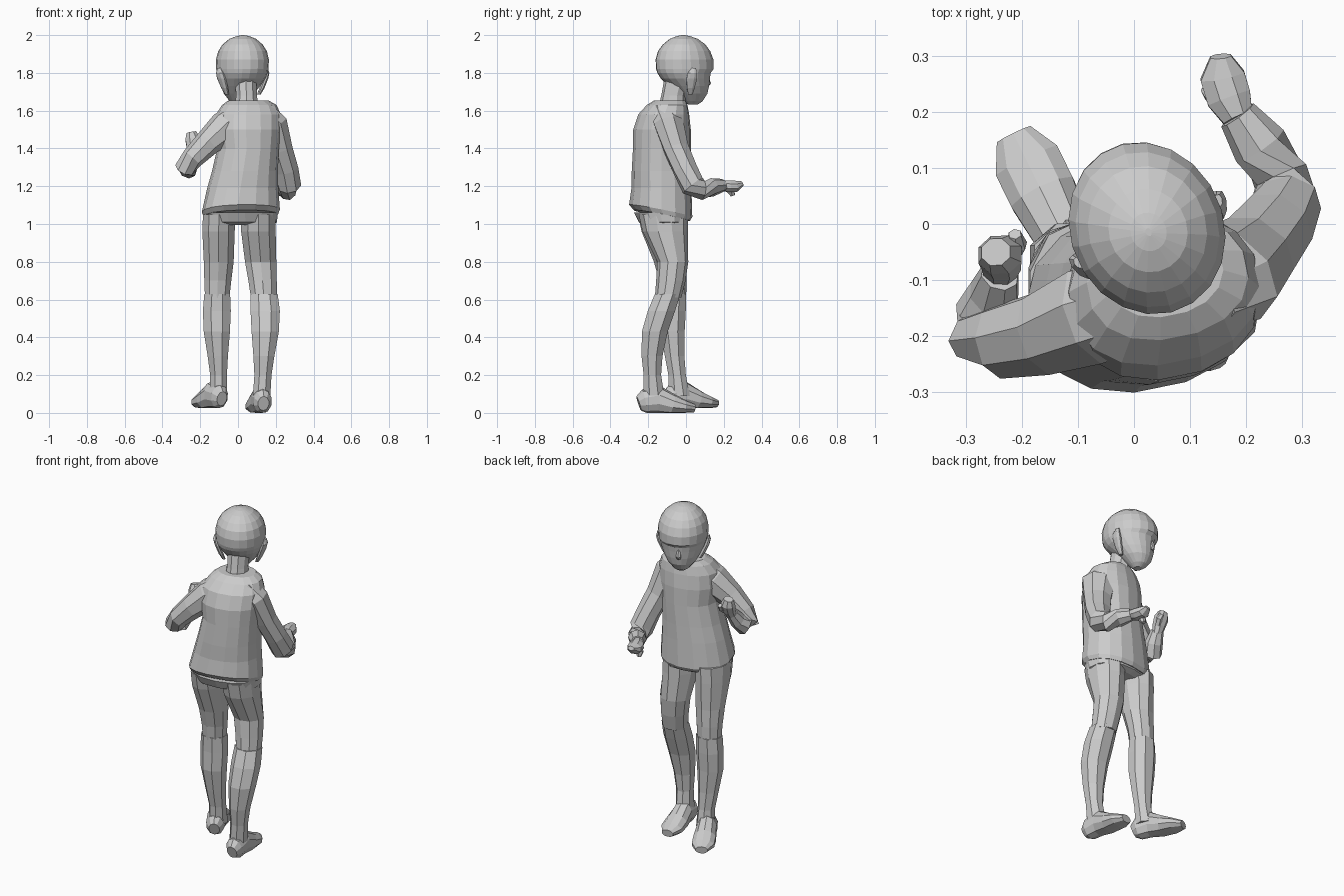
import bpy, bmesh, math
from mathutils import Vector, Matrix


def loft(name, rings, sides=8, path=False, yaw=0.0, tilt=(), floor=None, power=1.0, width=None):
    """Skin elliptical rings (x, y, z, rx, ry); level rings, or square to the path."""
    bm = bmesh.new()
    pts = [Vector(r[:3]) for r in rings]
    rows = []
    for i, r in enumerate(rings):
        if path:
            t = (pts[min(i + 1, len(pts) - 1)] - pts[max(i - 1, 0)]).normalized()
            u = Vector(width) if width else t.cross(Vector((0, 0, 1)))
            u = (u - t * u.dot(t)).normalized()
            v = u.cross(t)
        else:
            u = Vector((math.cos(yaw), math.sin(yaw), 0))
            v = Vector((-u.y, u.x, 0))
        row = []
        for k in range(sides):
            a = 2 * math.pi * (k + 0.5) / sides
            c, s = math.cos(a), math.sin(a)
            c = math.copysign(abs(c) ** power, c)
            s = math.copysign(abs(s) ** power, s)
            p = pts[i] + u * c * r[3] + v * s * r[4]
            if i in tilt:
                p.z += -0.2 * s * r[4]
            if floor is not None:
                p.z = max(p.z, floor)
            row.append(bm.verts.new(p))
        rows.append(row)
    for a, b in zip(rows, rows[1:]):
        for k in range(sides):
            j = (k + 1) % sides
            bm.faces.new((a[k], a[j], b[j], b[k]))
    bm.faces.new(rows[0])
    bm.faces.new(rows[-1])
    bmesh.ops.recalc_face_normals(bm, faces=bm.faces)
    me = bpy.data.meshes.new(name)
    bm.to_mesh(me)
    bm.free()
    ob = bpy.data.objects.new(name, me)
    bpy.context.collection.objects.link(ob)
    return ob


# Jacket, wide at the hem and turned a little toward -x
loft("jacket", [
    (0.015, -0.128, 1.045, 0.198, 0.145),
    (0.015, -0.134, 1.07, 0.207, 0.164),
    (0.025, -0.13, 1.19, 0.188, 0.156),
    (0.037, -0.13, 1.28, 0.174, 0.155),
    (0.053, -0.127, 1.40, 0.162, 0.152),
    (0.052, -0.127, 1.50, 0.175, 0.150),
    (0.055, -0.118, 1.58, 0.172, 0.132),
    (0.06, -0.10, 1.63, 0.145, 0.105),
    (0.055, -0.085, 1.655, 0.105, 0.08)],
    16, yaw=0.2, tilt=(0, 1), power=0.9)

# Hips curling in under the hem
loft("hips", [(0.02, -0.115, 0.995, 0.16, 0.09), (0.02, -0.12, 1.01, 0.188, 0.13),
              (0.015, -0.128, 1.06, 0.196, 0.148)], 14, yaw=0.15, power=0.9)

# Neck
loft("neck", [(0.045, -0.075, 1.60, 0.07, 0.075), (0.045, -0.067, 1.68, 0.058, 0.064),
              (0.04, -0.045, 1.78, 0.06, 0.068)], 10)

# Trouser legs down to the knee, then stocking legs with a small step
legs = {
    "left": ([(-0.10, -0.125, 1.05, 0.09, 0.13), (-0.103, -0.115, 0.96, 0.09, 0.12),
              (-0.102, -0.085, 0.80, 0.083, 0.085), (-0.107, -0.07, 0.70, 0.075, 0.072),
              (-0.11, -0.065, 0.61, 0.068, 0.066)],
             [(-0.11, -0.065, 0.63, 0.074, 0.071), (-0.112, -0.065, 0.54, 0.08, 0.069),
              (-0.112, -0.07, 0.43, 0.075, 0.068), (-0.107, -0.06, 0.30, 0.058, 0.056),
              (-0.103, -0.047, 0.20, 0.048, 0.05), (-0.105, -0.035, 0.09, 0.05, 0.06)]),
    "right": ([(0.108, -0.12, 1.05, 0.095, 0.13), (0.108, -0.11, 0.96, 0.096, 0.12),
               (0.12, -0.07, 0.80, 0.087, 0.082), (0.13, -0.08, 0.70, 0.079, 0.078),
               (0.137, -0.095, 0.61, 0.072, 0.07)],
              [(0.138, -0.097, 0.63, 0.078, 0.073), (0.144, -0.13, 0.54, 0.084, 0.078),
               (0.144, -0.165, 0.43, 0.078, 0.074), (0.137, -0.18, 0.30, 0.06, 0.06),
               (0.132, -0.178, 0.20, 0.049, 0.05), (0.125, -0.17, 0.09, 0.05, 0.06)]),
}
for side, (thigh, shin) in legs.items():
    loft(side + "_trouser_leg", thigh, 10)
    loft(side + "_lower_leg", shin, 8)


# Shoes: rings marching from heel to toe, flattened on the sole
def shoe(name, heel, toe, base):
    h, t = Vector(heel), Vector(toe)
    rings = []
    for f, z, w, th in ((0, .05, .03, .04), (.1, .06, .05, .065), (.35, .07, .055, .075),
                        (.6, .045, .064, .055), (.82, .032, .064, .036), (1, .025, .035, .022)):
        p = h.lerp(t, f)
        rings.append((p.x, p.y, z + base, w, th))
    loft(name, rings, 10, path=True, floor=base)


shoe("left_shoe", (-0.085, -0.105), (-0.215, 0.16), 0.025)
shoe("right_shoe", (0.135, -0.25), (0.092, 0.045), 0.0)

# Sleeves
loft("left_sleeve", [
    (0.02, -0.135, 1.57, 0.09, 0.085), (-0.07, -0.16, 1.51, 0.095, 0.09),
    (-0.16, -0.195, 1.43, 0.078, 0.07), (-0.24, -0.21, 1.35, 0.068, 0.058),
    (-0.28, -0.197, 1.295, 0.055, 0.056), (-0.27, -0.165, 1.29, 0.052, 0.055),
    (-0.25, -0.13, 1.33, 0.05, 0.045), (-0.24, -0.09, 1.385, 0.036, 0.034)],
    8, path=True, width=(0.5, -0.85, 0.1))
loft("right_sleeve", [
    (0.12, -0.11, 1.59, 0.09, 0.06), (0.175, -0.09, 1.53, 0.098, 0.075),
    (0.215, -0.052, 1.40, 0.08, 0.065), (0.252, -0.005, 1.29, 0.072, 0.064),
    (0.272, 0.035, 1.205, 0.062, 0.068), (0.262, 0.085, 1.18, 0.052, 0.055),
    (0.225, 0.14, 1.195, 0.052, 0.048), (0.185, 0.195, 1.205, 0.036, 0.034)],
    8, path=True, width=(0.8, -0.6, 0))

# Hands with thumbs
loft("left_hand", [(-0.24, -0.09, 1.37, 0.03, 0.028), (-0.237, -0.07, 1.41, 0.038, 0.034),
                   (-0.24, -0.055, 1.45, 0.042, 0.038), (-0.247, -0.05, 1.485, 0.028, 0.026)],
     8, path=True, width=(1, 0, 0))
loft("left_thumb", [(-0.225, -0.065, 1.40, 0.018, 0.018), (-0.21, -0.035, 1.43, 0.02, 0.02),
                    (-0.213, -0.018, 1.45, 0.012, 0.012)], 6, path=True)
loft("right_hand", [(0.186, 0.19, 1.205, 0.03, 0.028), (0.17, 0.225, 1.20, 0.043, 0.034),
                    (0.158, 0.265, 1.20, 0.043, 0.032), (0.155, 0.30, 1.215, 0.02, 0.012)],
     8, path=True, width=(1, 0.2, 0))
loft("right_thumb", [(0.155, 0.215, 1.195, 0.02, 0.02), (0.14, 0.24, 1.175, 0.022, 0.022),
                     (0.138, 0.248, 1.15, 0.012, 0.012)], 6, path=True)

# Head parts are built facing +y about their own axis, then turned toward -x
turn = Matrix.Translation((0.022, -0.005, 0)) @ Matrix.Rotation(math.radians(24), 4, 'Z')
profile = [  # height, back, front, half width
    (1.632, 0.02, 0.07, 0.022), (1.65, 0.0, 0.098, 0.045), (1.69, -0.04, 0.122, 0.08),
    (1.73, -0.085, 0.13, 0.103), (1.77, -0.13, 0.134, 0.121), (1.80, -0.15, 0.138, 0.131),
    (1.82, -0.157, 0.155, 0.135), (1.87, -0.16, 0.154, 0.137), (1.915, -0.147, 0.136, 0.126),
    (1.95, -0.12, 0.11, 0.105), (1.98, -0.083, 0.068, 0.07), (1.995, -0.045, 0.025, 0.032),
    (2.0, -0.018, -0.003, 0.005)]
parts = [loft("head", [(0, (b + f) / 2, z, w, (f - b) / 2) for z, b, f, w in profile], 20)]

# Nose
parts.append(loft("nose", [(0, 0.125, 1.785, 0.009, 0.01), (0, 0.13, 1.745, 0.016, 0.02),
                           (0, 0.125, 1.728, 0.012, 0.012)], 6))
# Ears, close to the skull
for side, s in (("left", -1), ("right", 1)):
    parts.append(loft(side + "_ear", [
        (s * 0.092, -0.01, 1.685, 0.01, 0.012), (s * 0.108, -0.015, 1.72, 0.014, 0.022),
        (s * 0.128, -0.018, 1.77, 0.014, 0.03), (s * 0.137, -0.018, 1.80, 0.012, 0.027),
        (s * 0.136, -0.01, 1.825, 0.008, 0.012)], 8, yaw=-s * 0.35))
for ob in parts:
    ob.data.transform(turn)
